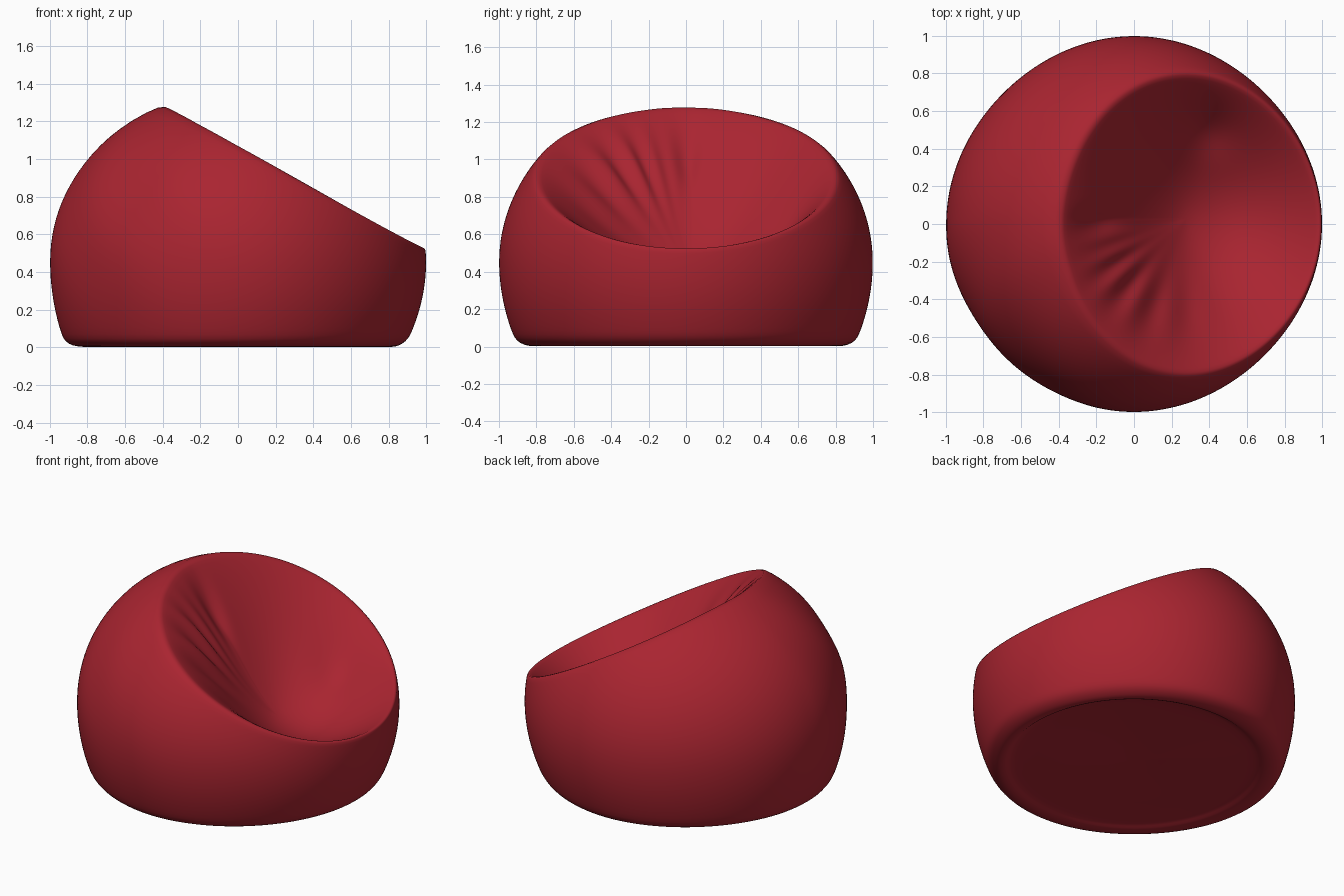
import bpy, bmesh
from math import sin, cos, pi, sqrt, exp, atan2

if "Cube" in bpy.data.objects:
    bpy.data.objects.remove(bpy.data.objects["Cube"])

N = 112                                  # columns around the bag
SEAT = (0.28, 0.03)                      # lowest point of the seat hollow
DEPTH = 0.5


def rim_plane(x):
    return 1.075 - 0.545 * x


def bump(v, centre, width):
    return exp(-((v - centre) / width) ** 2)


def body_radius(z, a):
    if z > 0.45:
        r = sqrt(max(0.0, 1 - ((z - 0.45) / 0.92) ** 2))
    else:
        r = 1 - (0.1 + 0.015 * cos(a)) * ((0.45 - z) / 0.45) ** 2
        r -= 0.05 * max(0.0, 1 - z / 0.05) ** 2
    # slightly slack, uneven cloth
    r *= 1 - 0.015 * sin(2 * a) ** 2
    r += 0.006 * sin(9 * a + 7 * z) * bump(a, -2.5, 0.7) * bump(z, 0.8, 0.4)
    return r


def rim_radius(a):
    lo, hi = 0.0, 1.0
    for _ in range(40):
        r = (lo + hi) / 2
        if 0.45 + 0.92 * sqrt(1 - r * r) > rim_plane(r * cos(a)):
            lo = r
        else:
            hi = r
    return lo


def column(a):
    """One strip: underside, outer wall, rim, then down into the seat."""
    pts = []
    c, s = cos(a), sin(a)
    # underside with a sewn-in base panel, recessed at the front right
    recess = 0.02 + 0.03 * max(0.0, cos(a - 0.7))
    for r, z in ((0.25, recess), (0.5, recess), (0.7, recess),
                 (0.76, recess * 0.9), (0.78, 0.006), (0.82, 0.0)):
        pts.append((r * c, r * s, z))
    # outer wall
    rr = rim_radius(a)
    rz = rim_plane(rr * c)
    for z in (0.008, 0.03, 0.06):
        r = body_radius(z, a)
        pts.append((r * c, r * s, z))
    for i in range(1, 15):
        z = 0.06 + (rz - 0.06) * (i / 14)
        r = body_radius(z, a)
        pts.append((r * c, r * s, z))
    # seat hollow: tighter lip at the front, plumper roll at back and left
    ex, ey = pts[-1][:2]
    back = (1 - c) / 2
    left = bump(a, -1.9, 0.7)
    g = 1.0 + 0.4 * back + 0.35 * left
    for t in (0.04, 0.1, 0.17, 0.25, 0.32, 0.39, 0.46, 0.54, 0.62, 0.7, 0.8, 0.9):
        x = ex + (SEAT[0] - ex) * t
        y = ey + (SEAT[1] - ey) * t
        z = rim_plane(x) - DEPTH * sin(pi / 2 * t ** g)
        # gathered folds in the back left wall and pinch at the peak
        wall = bump(t, 0.36, 0.17)
        z += 0.028 * wall * sin(17 * a) * bump(a, -1.95, 0.6)
        z -= 0.06 * bump(t, 0.3, 0.15) * bump(abs(a), pi, 0.22)
        z -= 0.05 * wall * bump(a, 1.05, 0.25)
        pts.append((x, y, z))
    return pts


bm = bmesh.new()
cols = [[bm.verts.new(p) for p in column(-pi + 2 * pi * i / N)] for i in range(N)]
base = bm.verts.new((0, 0, 0.03))
seat = bm.verts.new((SEAT[0], SEAT[1], rim_plane(SEAT[0]) - DEPTH))
for i in range(N):
    p, q = cols[i], cols[(i + 1) % N]
    for j in range(len(p) - 1):
        bm.faces.new((p[j], q[j], q[j + 1], p[j + 1]))
    bm.faces.new((base, q[0], p[0]))
    bm.faces.new((seat, p[-1], q[-1]))
bmesh.ops.recalc_face_normals(bm, faces=bm.faces)
for f in bm.faces:
    f.smooth = True
mesh = bpy.data.meshes.new("beanbag_seat")
bm.to_mesh(mesh)
bm.free()

bag = bpy.data.objects.new("beanbag_seat", mesh)
bpy.context.collection.objects.link(bag)
sub = bag.modifiers.new("soft_cloth", 'SUBSURF')
sub.levels = sub.render_levels = 1

mat = bpy.data.materials.new("red_fabric")
mat.diffuse_color = (0.40, 0.018, 0.03, 1)
mat.use_nodes = True
mat.node_tree.nodes["Principled BSDF"].inputs["Base Color"].default_value = mat.diffuse_color
mesh.materials.append(mat)
